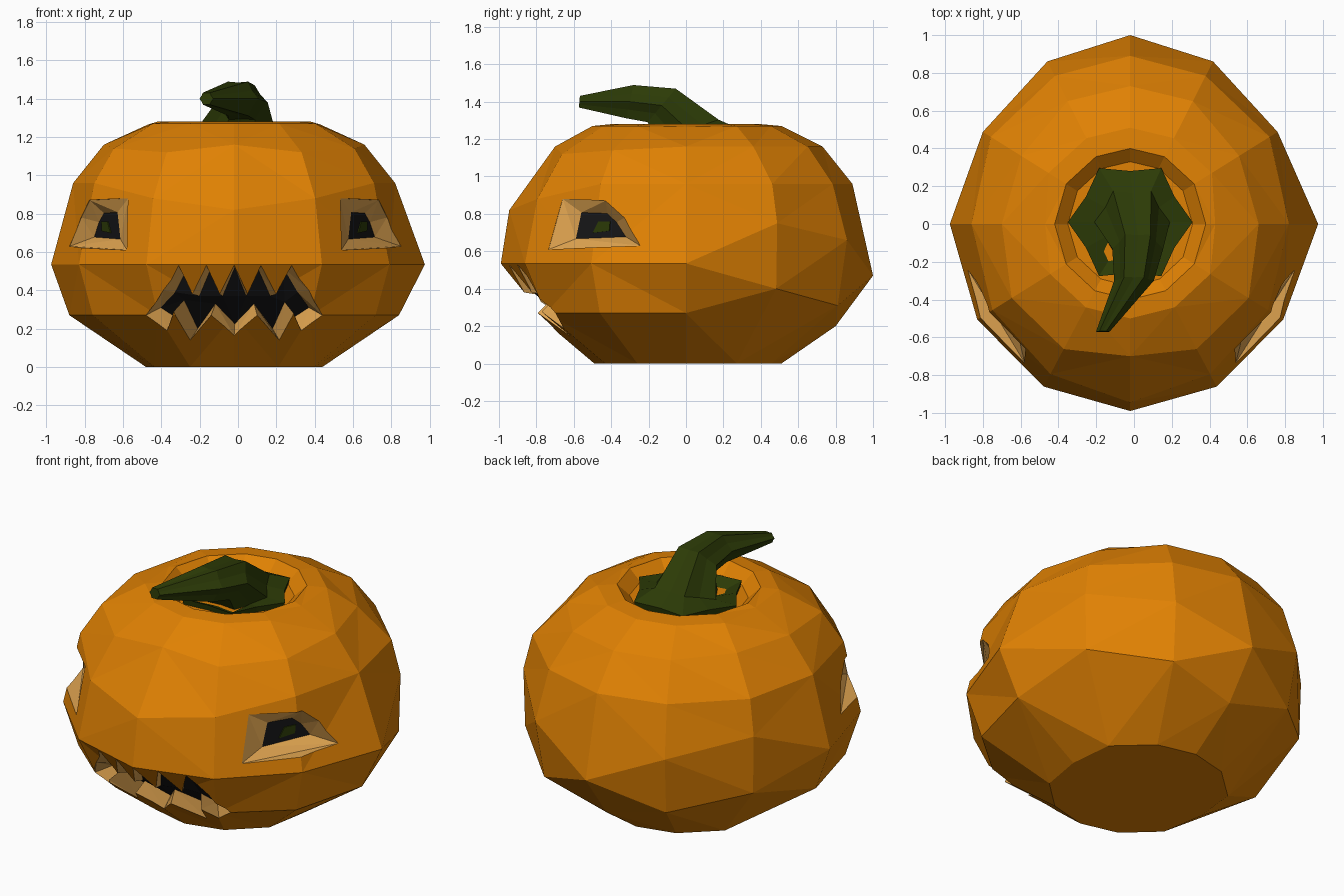
import bpy, bmesh, math
from mathutils import Vector, Matrix
from mathutils.bvhtree import BVHTree

if "Cube" in bpy.data.objects:
    bpy.data.objects.remove(bpy.data.objects["Cube"])


def material(name, rgb):
    m = bpy.data.materials.new(name)
    m.diffuse_color = (*rgb, 1)
    m.use_nodes = True
    m.node_tree.nodes["Principled BSDF"].inputs["Base Color"].default_value = m.diffuse_color
    return m


ORANGE = material("orange skin", (0.745, 0.22, 0.001))
TAN = material("tan flesh", (0.74, 0.37, 0.08))
BLACK = material("black hollow", (0.008, 0.008, 0.009))
GREEN = material("dark green", (0.025, 0.043, 0.002))


def finish(bm, name, mats):
    bmesh.ops.recalc_face_normals(bm, faces=bm.faces)
    if bm.calc_volume(signed=True) < 0:
        bmesh.ops.reverse_faces(bm, faces=bm.faces)
    me = bpy.data.meshes.new(name)
    bm.to_mesh(me)
    bm.free()
    ob = bpy.data.objects.new(name, me)
    bpy.context.collection.objects.link(ob)
    for m in mats:
        me.materials.append(m)
    return ob


def loft(rings):
    """Skin a stack of equal point rings; returns bmesh, bottom cap, top cap."""
    bm = bmesh.new()
    vs = [[bm.verts.new(p) for p in r] for r in rings]
    n = len(vs[0])
    for a, b in zip(vs, vs[1:]):
        for i in range(n):
            j = (i + 1) % n
            bm.faces.new((a[i], a[j], b[j], b[i]))
    low = bm.faces.new(vs[0][::-1])
    top = bm.faces.new(vs[-1])
    return bm, low, top


# Body: 12-sided rings, radius and height listed from front to back (7 directions)
def even(r, z):
    return [(r, z)] * 7


profile = [
    [(.49, 0)] * 3 + [(.46, 0)] + [(.51, 0)] * 3,
    [(.81, .27), (.85, .27), (.87, .27), (.86, .27), (.91, .40), (.91, .31), (.80, .20)],
    [(.99, .535), (.975, .535), (.955, .535), (.975, .535), (.92, .75), (.966, .66), (1.0, .47)],
    [(.945, .82), (.90, .88), (.86, .96), (.84, .96), (.87, .96), (.88, .96), (.89, .96)],
    [(.70, 1.16), (.75, 1.12), (.74, 1.14)] + [(.68, 1.16)] * 2 + [(.73, 1.16)] * 2,
    [(.50, 1.27)] * 3 + [(.45, 1.265)] + [(.51, 1.27)] * 3,
    even(.40, 1.28),
    even(.33, 1.215),
]
angles = [-90, -62, -32, 0, 32, 63, 90]
rings = []
for row in profile:
    ring = []
    for i in range(12):
        k = i if i <= 6 else 12 - i
        r, z = row[k]
        a = math.radians(angles[k])
        x = r * math.cos(a) * (1 if i <= 6 else -1)
        # The whole shape leans slightly left, except at its widest corners
        ring.append((x if abs(x) > .97 else x - .02, r * math.sin(a), z))
    rings.append(ring)
bm, _, _ = loft(rings)
bmesh.ops.triangulate(bm, faces=bm.faces)
tree = BVHTree.FromBMesh(bm)
body = finish(bm, "pumpkin_body", [ORANGE])


def carve(name, outer, inner):
    """Cut a hollow: tan walls, black floor (inner ring)."""
    surf, out = outer
    bm, low, top = loft([inner, surf, out])
    for f in bm.faces:
        f.material_index = 0
    low.material_index = 1
    bmesh.ops.triangulate(bm, faces=bm.faces)
    cutter = finish(bm, name, [TAN, BLACK])
    cutter.hide_render = True
    mod = body.modifiers.new(name, 'BOOLEAN')
    mod.operation = 'DIFFERENCE'
    mod.solver = 'EXACT'
    mod.material_mode = 'TRANSFER'
    mod.object = cutter
    return cutter


cutters = []

# Mouth: jagged outline thrown onto the front of the body
upper = [(-.48, .27), (-.39, .40), (-.31, .53), (-.24, .38), (-.165, .53), (-.095, .38), (-.02, .53),
         (.05, .38), (.12, .53), (.20, .38), (.28, .53), (.37, .40), (.44, .27)]
lower = [(.33, .19), (.29, .28), (.215, .14), (.10, .27), (-.02, .165),
         (-.14, .27), (-.25, .14), (-.335, .29), (-.37, .19)]
surf, inner, out = [], [], []
for k, (x, z) in enumerate(upper + lower):
    p = tree.ray_cast(Vector((x, -3, z)), Vector((0, 1, 0)))[0]
    corner = z < .3 and k < len(upper)
    dz = .04 if corner else (-.01 if k < len(upper) else .06)
    step = Vector((-.16 * x, .06, dz))
    surf.append(p)
    inner.append(p + step)
    out.append(p - Vector((0, .18, dz * 2.5)))
cutters.append(carve("mouth_cutter", (surf, out), inner))

# Eyes: outline in (y, z) thrown onto each side, sunk to a flat black floor
eye = [(-.735, .61), (-.66, .88), (-.43, .87), (-.33, .78), (-.245, .63)]
for side, word in ((1, "right"), (-1, "left")):
    n = Vector((.89 * side, -.46, 0)).normalized()
    u = Vector((.46 * side, .89, 0)).normalized()
    up = Vector((0, 0, 1))
    surf = [tree.ray_cast(Vector((3 * side, y, z)), Vector((-side, 0, 0)))[0] for y, z in eye]
    c = sum(surf, Vector()) / len(surf) - n * .05 + u * .01
    c.z -= .025
    inner = []
    for p in surf:
        q = p.lerp(c, .48)
        inner.append(q - n * (q - c).dot(n))
    out = [p + n * .2 for p in surf]
    # Sink the rim ring a hair so it never lies exactly in the skin
    surf = [p - n * .002 for p in surf]
    cutters.append(carve(word + "_eye_cutter", (surf, out), inner))
    # Pupil plate on the black floor
    shape = [(-.055, -.03), (-.02, .03), (.05, .03), (.045, -.02)]
    plate = [[c + u * a + up * b + n * h for a, b in shape] for h in (-.002, .006)]
    finish(loft(plate)[0], word + "_pupil", [GREEN])

# Apply the cuts, drop the cutters and merge flat triangles again
bpy.context.view_layer.update()
dg = bpy.context.evaluated_depsgraph_get()
body.data = bpy.data.meshes.new_from_object(body.evaluated_get(dg), depsgraph=dg)
body.modifiers.clear()
for ob in cutters:
    bpy.data.objects.remove(ob)

# Stem: ridged rings along a bent path (centre, radius, forward tilt)
path = [((-.02, .01, 1.17), .31, 0), ((-.02, .01, 1.25), .33, 0), ((-.01, .01, 1.25), .20, 18),
        ((.02, -.13, 1.38), .135, 50), ((0, -.30, 1.40), .105, 78), ((-.165, -.57, 1.40), .036, 85)]
rings = []
for c, r, tilt in path:
    rot = Matrix.Rotation(math.radians(tilt), 3, 'X')
    ring = []
    for i in range(12):
        a = math.radians(30 * i)
        s = r * (1 if i % 2 == 0 else .82)
        ring.append(Vector(c) + rot @ Vector((s * math.cos(a), s * math.sin(a), 0)))
    rings.append(ring)
finish(loft(rings)[0], "stem", [GREEN])
